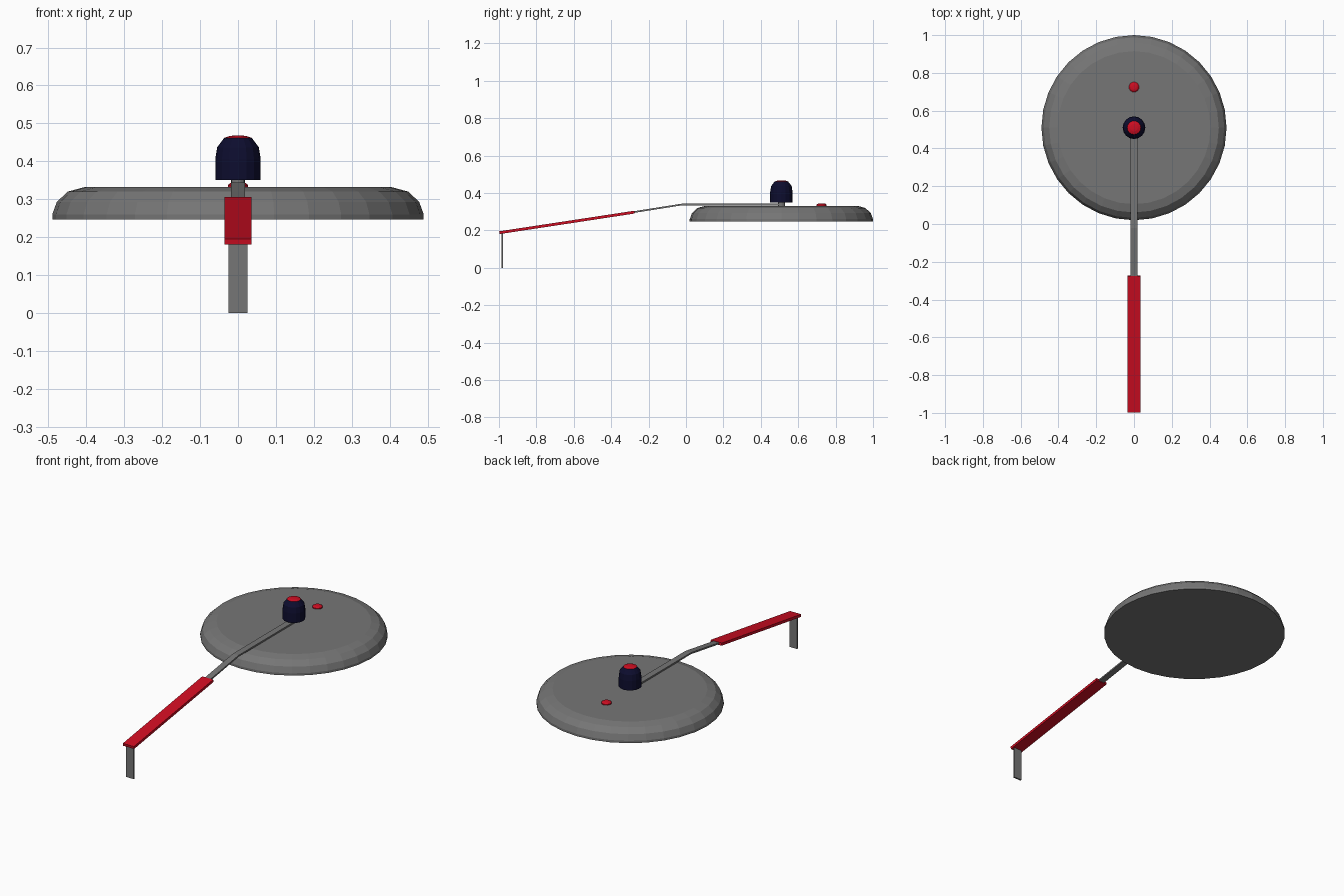
import bpy, bmesh, math
from mathutils import Vector

cube = bpy.data.objects.get("Cube")
if cube:
    bpy.data.objects.remove(cube, do_unlink=True)


def material(name, rgb):
    mat = bpy.data.materials.new(name)
    mat.use_nodes = True
    mat.diffuse_color = (*rgb, 1)
    mat.node_tree.nodes["Principled BSDF"].inputs["Base Color"].default_value = (*rgb, 1)
    return mat


steel = material("steel grey", (0.18, 0.18, 0.18))
red = material("red", (0.62, 0.004, 0.016))
navy = material("dark navy", (0.004, 0.004, 0.028))


def finish(name, bm, mat):
    bmesh.ops.recalc_face_normals(bm, faces=bm.faces)
    mesh = bpy.data.meshes.new(name)
    bm.to_mesh(mesh)
    bm.free()
    mesh.materials.append(mat)
    obj = bpy.data.objects.new(name, mesh)
    bpy.context.collection.objects.link(obj)
    return obj


def turned(name, profile, y, mat, sides):
    """Closed solid of revolution from (radius, height) pairs, bottom to top."""
    bm = bmesh.new()
    rings = []
    for r, z in profile:
        angles = [math.tau * i / sides for i in range(sides)]
        rings.append([bm.verts.new((r * math.cos(a), y + r * math.sin(a), z)) for a in angles])
    for low, high in zip(rings, rings[1:]):
        for i in range(sides):
            j = (i + 1) % sides
            bm.faces.new((low[i], low[j], high[j], high[i]))
    bm.faces.new(rings[0])
    bm.faces.new(rings[-1])
    return finish(name, bm, mat)


def strip(name, path, width, thickness, mat):
    """Flat bar bent along a (y, z) centre line, mitred at the bends."""
    bm = bmesh.new()
    pts = [Vector(p) for p in path]
    sections = []
    for i, p in enumerate(pts):
        before = (p - pts[max(i - 1, 0)]).normalized()
        after = (pts[min(i + 1, len(pts) - 1)] - p).normalized()
        along = (before + after).normalized()
        side = Vector((-along.y, along.x)) * thickness / 2
        sections.append([bm.verts.new((x * width / 2, *(p + side * s)))
                         for x, s in ((-1, -1), (1, -1), (1, 1), (-1, 1))])
    for a, b in zip(sections, sections[1:]):
        for i in range(4):
            j = (i + 1) % 4
            bm.faces.new((a[i], a[j], b[j], b[i]))
    bm.faces.new(sections[0])
    bm.faces.new(sections[-1])
    return finish(name, bm, mat)


CENTRE = 0.51

# Lid with rounded shoulder
turned("lid", [(0.49, 0.247), (0.49, 0.26), (0.478, 0.293), (0.449, 0.32), (0.405, 0.332)],
       CENTRE, steel, 32)

# Knob on its stem, with a red cap
turned("knob_stem", [(0.018, 0.33), (0.018, 0.352)], CENTRE, steel, 16)
turned("knob", [(0.06, 0.35), (0.06, 0.405), (0.055, 0.437), (0.036, 0.462)], CENTRE, navy, 16)
turned("knob_cap", [(0.036, 0.462), (0.02, 0.467), (0.008, 0.468)], CENTRE, red, 16)

# Small vent button behind the knob
turned("vent_button", [(0.027, 0.33), (0.027, 0.337), (0.02, 0.343), (0.01, 0.345)], 0.725, red, 16)

# Bent handle bar, grip and hooked end
strip("handle_bar", [(CENTRE, 0.339), (-0.02, 0.339), (-0.3, 0.295)], 0.036, 0.009, steel)
strip("handle_grip", [(-0.275, 0.298), (-0.998, 0.188)], 0.07, 0.015, red)
strip("handle_hook", [(-0.982, 0.188), (-0.982, 0)], 0.05, 0.009, steel)
